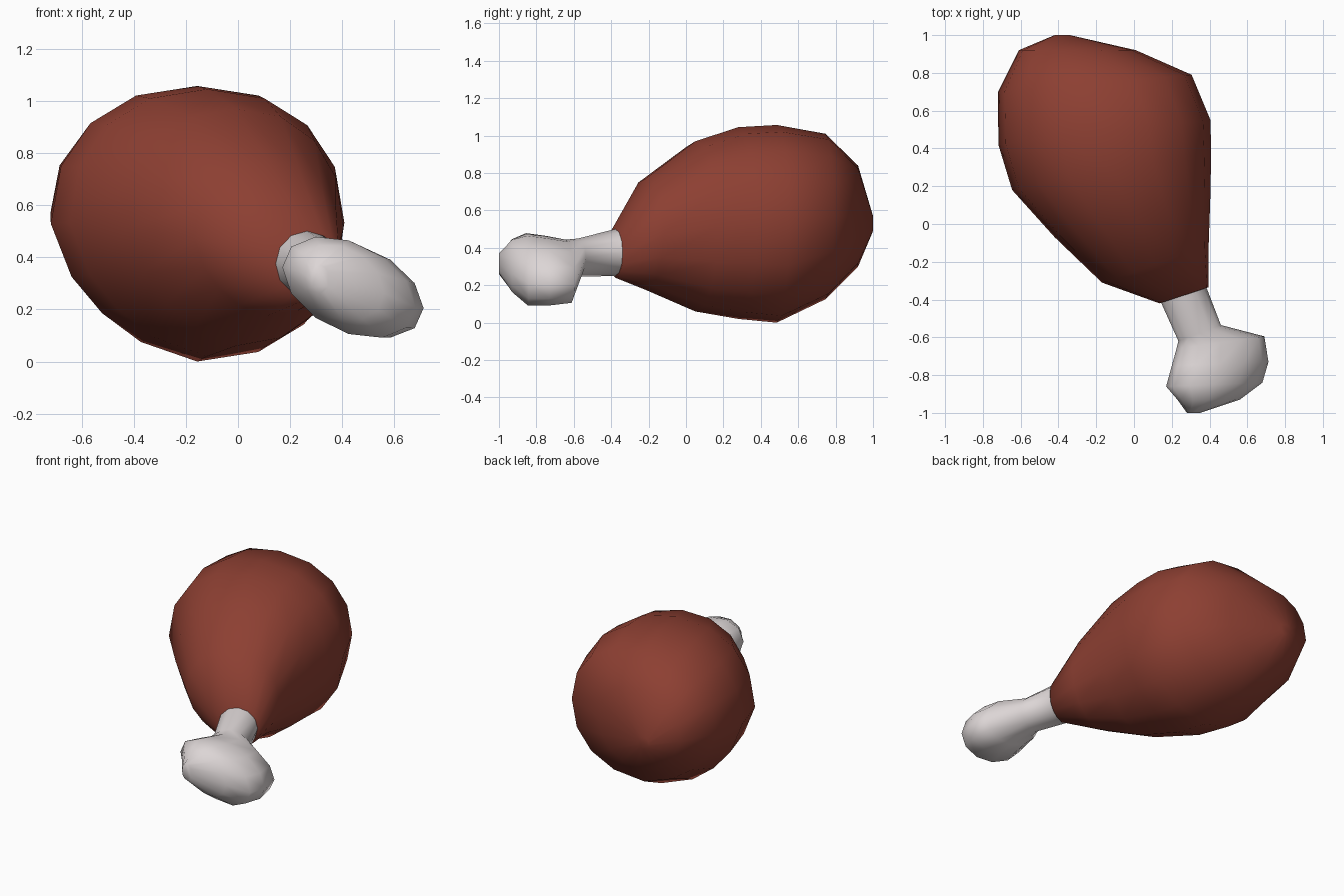
import bpy, bmesh, math

if "Cube" in bpy.data.objects:
    bpy.data.objects.remove(bpy.data.objects["Cube"])

def material(name, rgb):
    m = bpy.data.materials.new(name)
    m.diffuse_color = (*rgb, 1)
    m.use_nodes = True
    m.node_tree.nodes["Principled BSDF"].inputs["Base Color"].default_value = m.diffuse_color
    return m

def spow(v, n):
    return math.copysign(abs(v) ** (2 / n), v)

def loft(name, rings, sides, mat, n=2.0, dent=0.0):
    """Skin rings (left x, left y, right x, right y, bottom, top, skew), cap both ends."""
    bm = bmesh.new()
    loops = []
    for x0, y0, x1, y1, z0, z1, skew in rings:
        cx, cy, cz = (x0 + x1) / 2, (y0 + y1) / 2, (z0 + z1) / 2
        w, d, h = (x1 - x0) / 2, (y1 - y0) / 2, (z1 - z0) / 2
        loop = []
        for i in range(sides):
            t = 2 * math.pi * i / sides
            # flatten the lower left flank between the axes
            c, s = math.cos(t), math.sin(t)
            f = 1 - dent * (abs(math.sin(2 * t)) if c < 0 and s < 0 else 0)
            u = spow(c, n) * f
            v = spow(math.sin(t + skew), n) * f
            loop.append(bm.verts.new((cx + w * u, cy + d * u, cz + h * v)))
        loops.append(loop)
    for a, b in zip(loops, loops[1:]):
        for i in range(sides):
            j = (i + 1) % sides
            bm.faces.new((a[i], a[j], b[j], b[i]))
    bm.faces.new(loops[0])
    bm.faces.new(loops[-1])
    bmesh.ops.recalc_face_normals(bm, faces=bm.faces)
    for f in bm.faces:
        f.smooth = True
    me = bpy.data.meshes.new(name)
    bm.to_mesh(me)
    bm.free()
    me.materials.append(mat)
    ob = bpy.data.objects.new(name, me)
    bpy.context.collection.objects.link(ob)
    return ob

# Meat: plump body tapering to a slanted collar around the bone
loft("meat", [
    (.135, -.42, .395, -.335, .24, .51, 0),
    (-.17, -.31, .395, -.12, .175, .77, 0),
    (-.42, -.07, .405, .17, .06, .97, 0),
    (-.645, .18, .408, .38, .02, 1.045, 0),
    (-.718, .42, .405, .55, 0, 1.057, 0),
    (-.72, .70, .305, .79, .125, 1.01, 0),
    (-.61, .92, .01, .92, .30, .84, 0),
    (-.42, 1.0, -.34, 1.0, .49, .57, 0),
], 16, material("cooked red brown", (.265, .05, .032)), n=2.2, dent=.11)

# Bone: narrow shaft and a knuckle leaning down to the right
loft("bone", [
    (.13, -.28, .36, -.20, .27, .50, 0),
    (.145, -.42, .385, -.34, .25, .50, 0),
    (.235, -.62, .46, -.535, .245, .45, 0),
    (.225, -.66, .69, -.595, .105, .445, -.4),
    (.20, -.75, .712, -.73, .09, .465, -.4),
    (.17, -.86, .68, -.84, .09, .48, -.4),
    (.23, -.93, .56, -.93, .16, .45, -.3),
    (.28, -1.0, .35, -1.0, .26, .37, 0),
], 12, material("bone white", (.72, .67, .67)))
